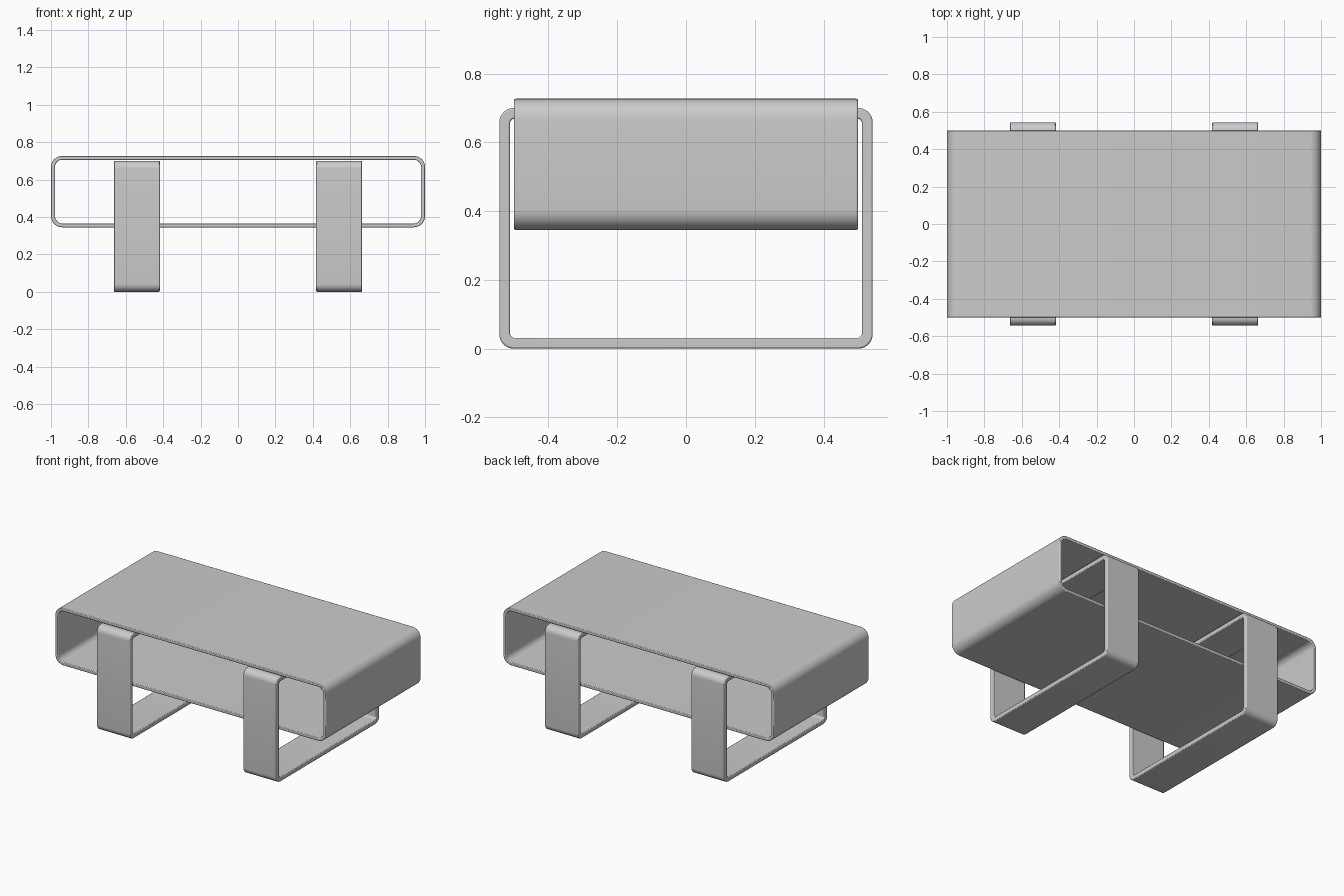
import bpy, bmesh, math

if "Cube" in bpy.data.objects:
    bpy.data.objects.remove(bpy.data.objects["Cube"])


def rounded_rect(w, h, r, seg=8):
    """Points of a rounded rectangle centred on the origin."""
    pts = []
    for i, (sx, sy) in enumerate([(1, 1), (-1, 1), (-1, -1), (1, -1)]):
        for k in range(seg + 1):
            a = math.pi / 2 * (i + k / seg)
            pts.append((sx * (w / 2 - r) + r * math.cos(a),
                        sy * (h / 2 - r) + r * math.sin(a)))
    return pts


def tube(name, w, h, r_out, r_in, wall, depth, place, bevel):
    """Hollow rounded-rectangle band; place maps (u, v, d) to world space."""
    bm = bmesh.new()
    outer = rounded_rect(w, h, r_out)
    inner = rounded_rect(w - 2 * wall, h - 2 * wall, r_in)
    loops = [[bm.verts.new(place(u, v, d)) for u, v in pts]
             for pts, d in ((outer, -depth / 2), (outer, depth / 2),
                            (inner, depth / 2), (inner, -depth / 2))]
    n = len(outer)
    for a in range(4):
        la, lb = loops[a], loops[(a + 1) % 4]
        for i in range(n):
            j = (i + 1) % n
            bm.faces.new((la[i], la[j], lb[j], lb[i]))
    bmesh.ops.recalc_face_normals(bm, faces=bm.faces[:])
    mesh = bpy.data.meshes.new(name)
    bm.to_mesh(mesh)
    bm.free()
    obj = bpy.data.objects.new(name, mesh)
    bpy.context.collection.objects.link(obj)
    # softened rims
    mod = obj.modifiers.new("rim_bevel", 'BEVEL')
    mod.width, mod.segments = bevel, 2
    mod.limit_method, mod.angle_limit = 'ANGLE', math.radians(50)
    bpy.ops.object.select_all(action='DESELECT')
    obj.select_set(True)
    bpy.context.view_layer.objects.active = obj
    bpy.ops.object.shade_smooth_by_angle(angle=math.radians(35))
    return obj


# Table body: open-ended band running front to back
tube("table_body", 2.0, 0.382, 0.06, 0.04, 0.021, 1.0,
     lambda u, v, d: (u, d, v + 0.536), 0.004)

# Two band legs wrapping around the lower shelf
for side, label in ((-1, "left"), (1, "right")):
    tube(label + "_leg_band", 1.086, 0.70, 0.042, 0.015, 0.031, 0.246,
         lambda u, v, d: (side * 0.541 + d, u, v + 0.35), 0.005)
